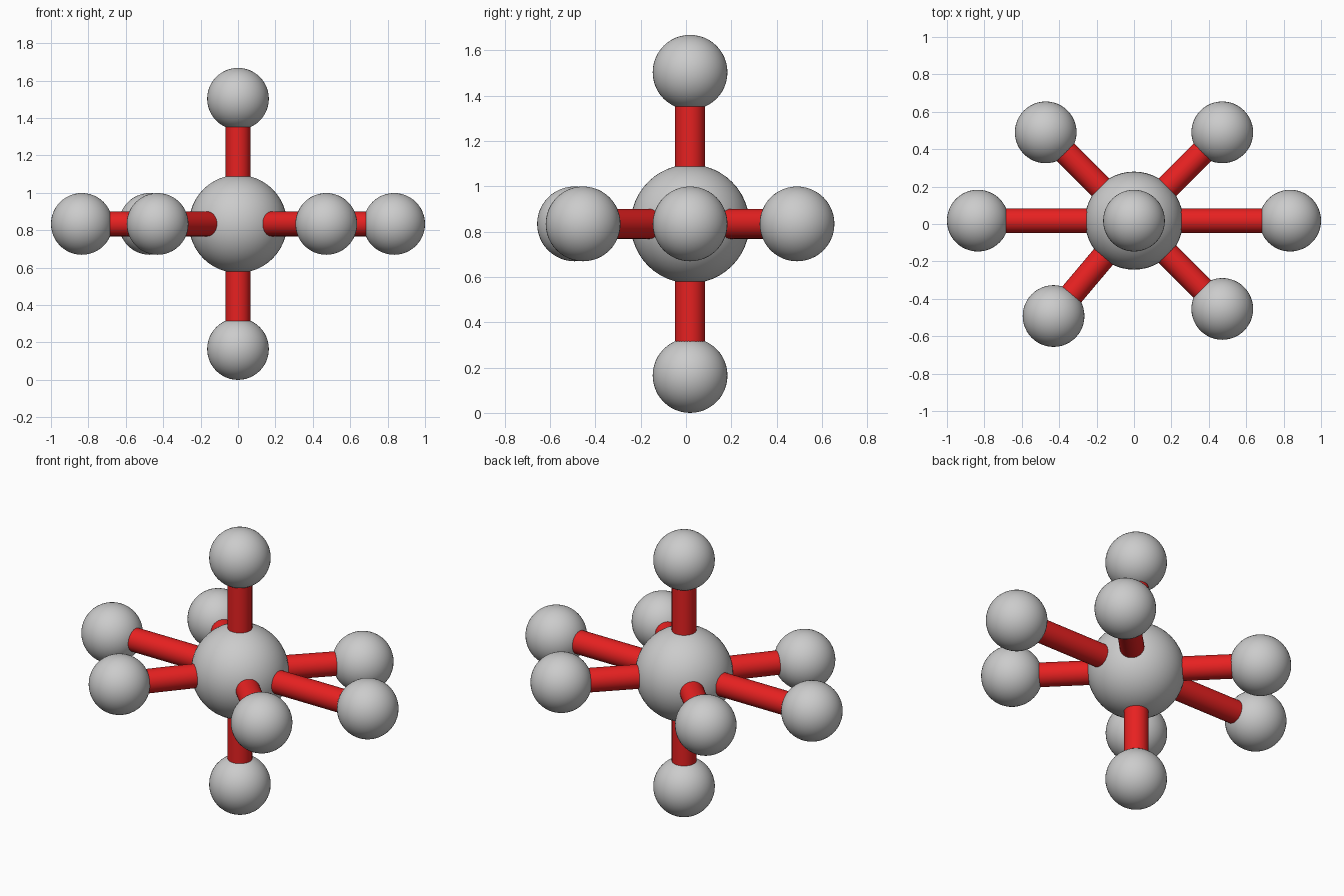
import bpy
from mathutils import Vector

if "Cube" in bpy.data.objects:
    bpy.data.objects.remove(bpy.data.objects["Cube"])

CENTRE = Vector((0, 0.018, 0.834))
CORE_R, BALL_R, ROD_R = 0.262, 0.165, 0.066

red = bpy.data.materials.new("red")
red.diffuse_color = (0.8, 0.015, 0.015, 1)
red.use_nodes = True
red.node_tree.nodes["Principled BSDF"].inputs["Base Color"].default_value = red.diffuse_color


def ball(name, loc, r):
    bpy.ops.mesh.primitive_uv_sphere_add(segments=48, ring_count=24, radius=r, location=loc)
    bpy.context.object.name = name
    bpy.ops.object.shade_smooth()


def rod(name, a, b):
    d = b - a
    bpy.ops.mesh.primitive_cylinder_add(vertices=32, radius=ROD_R, depth=d.length, location=(a + b) / 2)
    ob = bpy.context.object
    ob.name = name
    ob.rotation_euler = d.to_track_quat('Z', 'Y').to_euler()
    ob.data.materials.append(red)
    bpy.ops.object.shade_smooth_by_angle()


# Large central ball
ball("core_ball", CENTRE, CORE_R)

# Outer balls, as offsets from the centre, each joined by a red rod
offsets = {
    "top": (0, 0, 0.669),
    "bottom": (0, 0, -0.669),
    "left": (-0.835, 0, 0),
    "right": (0.835, 0, 0),
    "back_left": (-0.472, 0.472, 0),
    "back_right": (0.472, 0.472, 0),
    "front_left": (-0.43, -0.51, 0),
    "front_right": (0.472, -0.472, 0),
}
for side, off in offsets.items():
    end = CENTRE + Vector(off)
    ball(side + "_ball", end, BALL_R)
    rod(side + "_rod", CENTRE, end)
